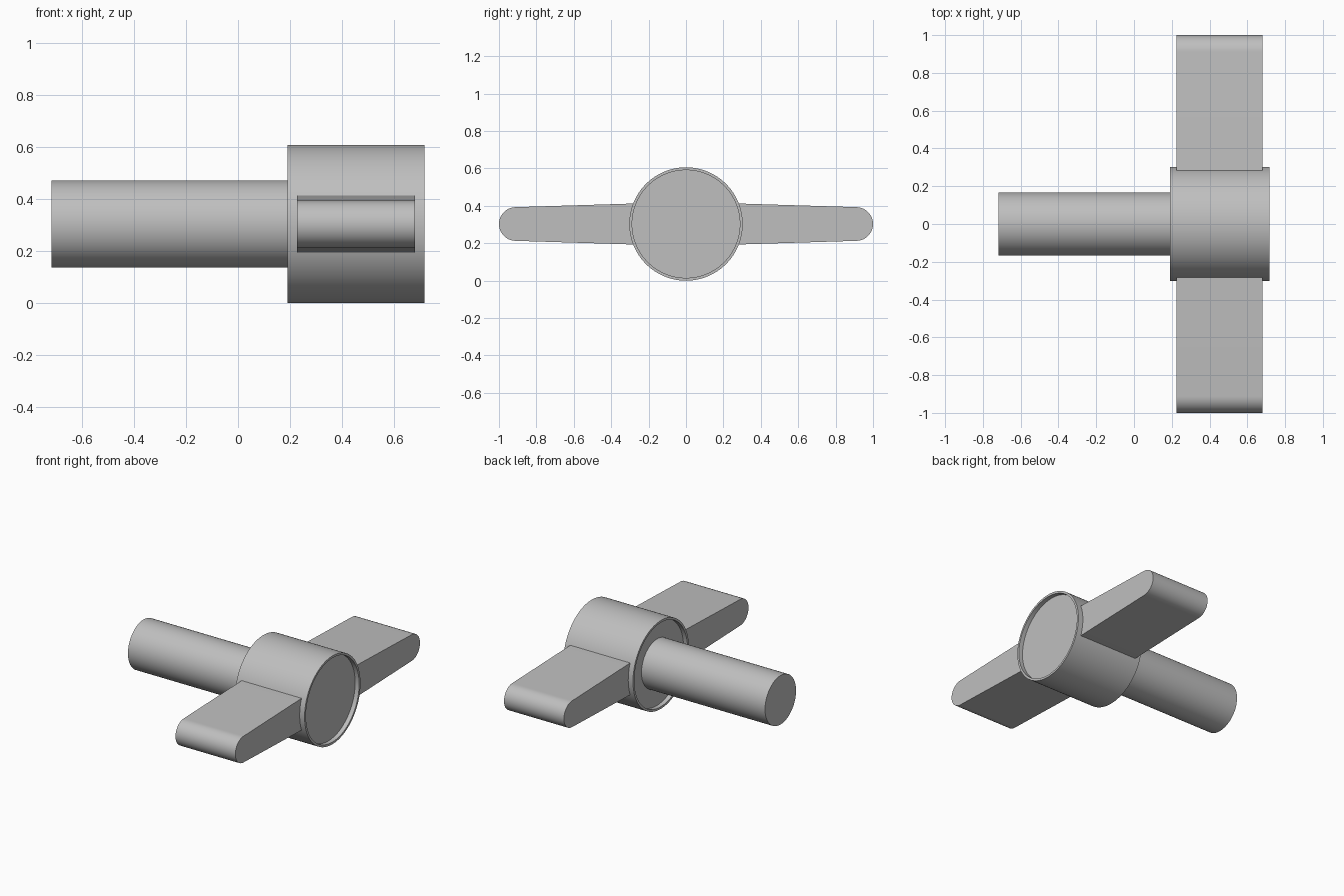
import bpy, bmesh, math
from mathutils import Matrix, Vector

cube = bpy.data.objects.get("Cube")
if cube:
    bpy.data.objects.remove(cube, do_unlink=True)

AXIS_Z = 0.303
SEGMENTS = 96

grey = bpy.data.materials.new("plain grey")
grey.use_nodes = True
GREY = (0.52, 0.52, 0.52, 1)
grey.diffuse_color = GREY
grey.node_tree.nodes["Principled BSDF"].inputs["Base Color"].default_value = GREY


def finish(name, bm):
    bmesh.ops.remove_doubles(bm, verts=bm.verts, dist=1e-5)
    bmesh.ops.recalc_face_normals(bm, faces=bm.faces)
    mesh = bpy.data.meshes.new(name)
    bm.to_mesh(mesh)
    bm.free()
    mesh.materials.append(grey)
    obj = bpy.data.objects.new(name, mesh)
    bpy.context.collection.objects.link(obj)
    bpy.ops.object.select_all(action='DESELECT')
    obj.select_set(True)
    bpy.context.view_layer.objects.active = obj
    bpy.ops.object.shade_smooth_by_angle(angle=math.radians(30))
    return obj


def turned(name, profile):
    """Revolve (x, radius) points about the long axis."""
    bm = bmesh.new()
    verts = [bm.verts.new((x, 0, AXIS_Z + r)) for x, r in profile]
    edges = [bm.edges.new(pair) for pair in zip(verts, verts[1:])]
    bmesh.ops.spin(bm, geom=verts + edges, cent=(0, 0, AXIS_Z), axis=(1, 0, 0),
                   angle=math.tau, steps=SEGMENTS, use_merge=False)
    return finish(name, bm)


# Hub with a shallow recess in each end
LEFT, RIGHT, OUTER, INNER, DEPTH = 0.19, 0.717, 0.303, 0.288, 0.03
turned("hub", [(LEFT + DEPTH, 0), (LEFT + DEPTH, INNER), (LEFT, INNER), (LEFT, OUTER),
               (RIGHT, OUTER), (RIGHT, INNER), (RIGHT - DEPTH, INNER), (RIGHT - DEPTH, 0)])

# Shaft
turned("shaft", [(-0.717, 0), (-0.717, 0.168), (LEFT + DEPTH, 0.168), (LEFT + DEPTH, 0)])


# Tapered wings with rounded tips
def wing(name, side):
    tip_r, root_y, root_half = 0.09, 0.2, 0.112
    outline = [(root_y, -root_half)]
    for i in range(25):
        a = math.pi * (i / 24 - 0.5)
        outline.append((1 - tip_r + tip_r * math.cos(a), tip_r * math.sin(a)))
    outline.append((root_y, root_half))
    bm = bmesh.new()
    face = bm.faces.new([bm.verts.new((0.226, side * y, AXIS_Z + z)) for y, z in outline])
    ext = bmesh.ops.extrude_face_region(bm, geom=[face], use_keep_orig=True)
    moved = [g for g in ext["geom"] if isinstance(g, bmesh.types.BMVert)]
    bmesh.ops.translate(bm, verts=moved, vec=Vector((0.454, 0, 0)))
    finish(name, bm)


wing("front_wing", -1)
wing("back_wing", 1)
